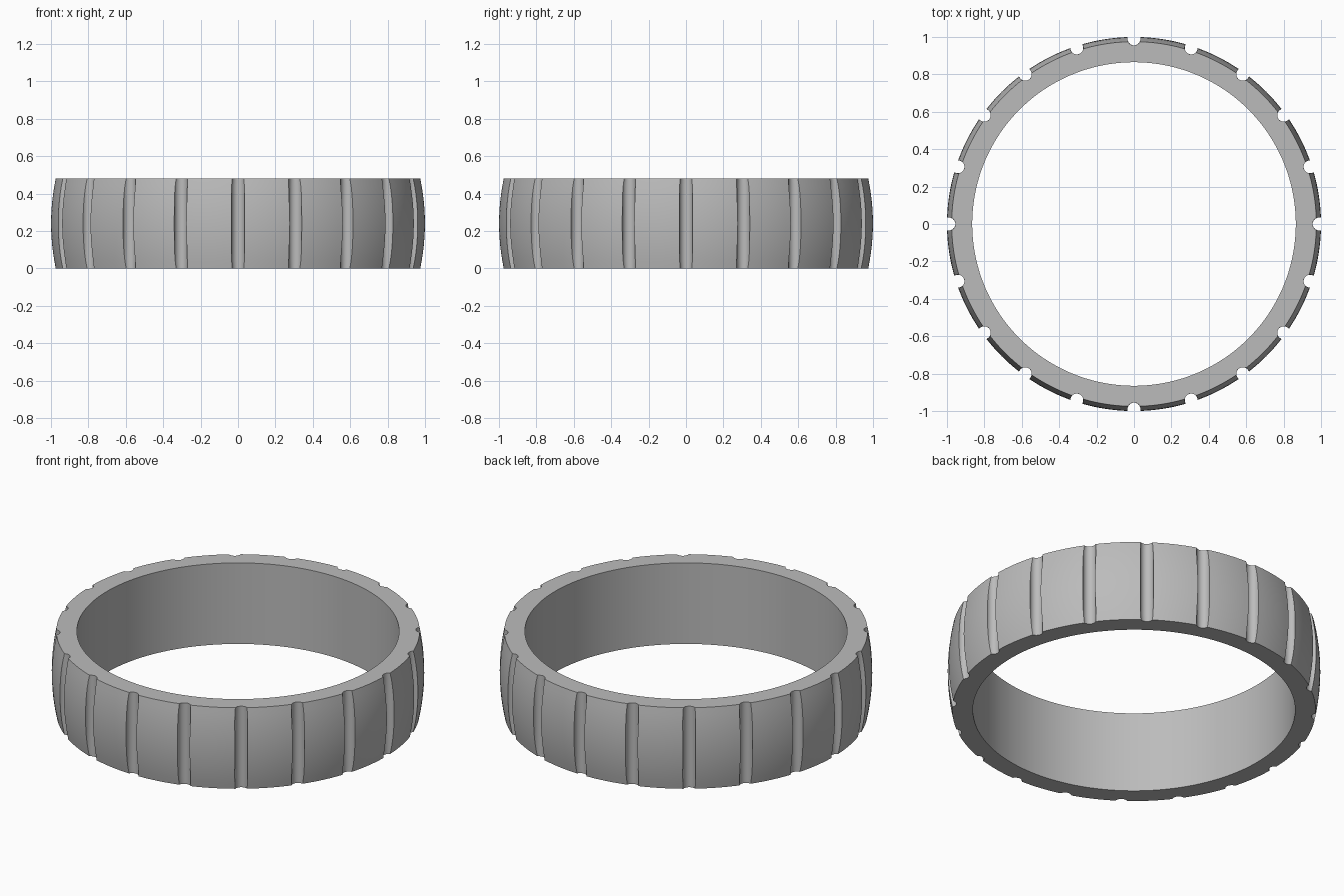
import bpy
import bmesh
from math import acos, atan2, cos, hypot, pi, sin

cube = bpy.data.objects.get("Cube")
if cube:
    bpy.data.objects.remove(cube, do_unlink=True)

HEIGHT = 0.48
INNER = 0.865
EDGE, CROWN = 0.975, 1.0            # outer radius at the rims and at mid height
GROOVES = 20
GROOVE_CENTRE, GROOVE_RADIUS = 0.99, 0.035
ARC, LAND, ROWS = 14, 8, 12         # segments per groove, per land, over the height


def outer_radius(t):
    """Gently domed outer face, t from 0 (bottom) to 1 (top)."""
    return EDGE + (CROWN - EDGE) * (1 - (2 * t - 1) ** 2)


def sector(radius):
    """Polar points (angle, radius) for one groove and the land after it."""
    c, r = GROOVE_CENTRE, GROOVE_RADIUS
    lip = acos((c * c + r * r - radius * radius) / (2 * c * r))
    points = []
    for i in range(ARC + 1):
        phi = lip * (2 * i / ARC - 1)
        x, y = c - r * cos(phi), r * sin(phi)
        points.append((atan2(y, x), hypot(x, y)))
    start = points[-1][0]
    end = 2 * pi / GROOVES - start
    for i in range(1, LAND):
        points.append((start + (end - start) * i / LAND, radius))
    return points


def ring(bm, points, z):
    """Repeat a sector around the axis as a loop of vertices."""
    return [bm.verts.new((r * cos(a + k * 2 * pi / GROOVES),
                          r * sin(a + k * 2 * pi / GROOVES), z))
            for k in range(GROOVES) for a, r in points]


# Grooved outer wall, then the plain bore, stitched into one closed band
bm = bmesh.new()
loops = [ring(bm, sector(outer_radius(i / ROWS)), HEIGHT * i / ROWS)
         for i in range(ROWS + 1)]
bore = [(a, INNER) for a, r in sector(EDGE)]
loops += [ring(bm, bore, HEIGHT), ring(bm, bore, 0)]
for low, high in zip(loops, loops[1:] + loops[:1]):
    for j in range(len(low)):
        k = (j + 1) % len(low)
        bm.faces.new((low[j], low[k], high[k], high[j]))
bmesh.ops.recalc_face_normals(bm, faces=bm.faces[:])
mesh = bpy.data.meshes.new("grooved_band")
bm.to_mesh(mesh)
bm.free()

# Plain grey metal
grey = bpy.data.materials.new("grey metal")
grey.use_nodes = True
colour = (0.5, 0.5, 0.5, 1)
grey.diffuse_color = colour
grey.node_tree.nodes["Principled BSDF"].inputs["Base Color"].default_value = colour
mesh.materials.append(grey)

band = bpy.data.objects.new("grooved_band", mesh)
bpy.context.collection.objects.link(band)
bpy.ops.object.select_all(action='DESELECT')
band.select_set(True)
bpy.context.view_layer.objects.active = band
bpy.ops.object.shade_smooth_by_angle(angle=pi / 6)
